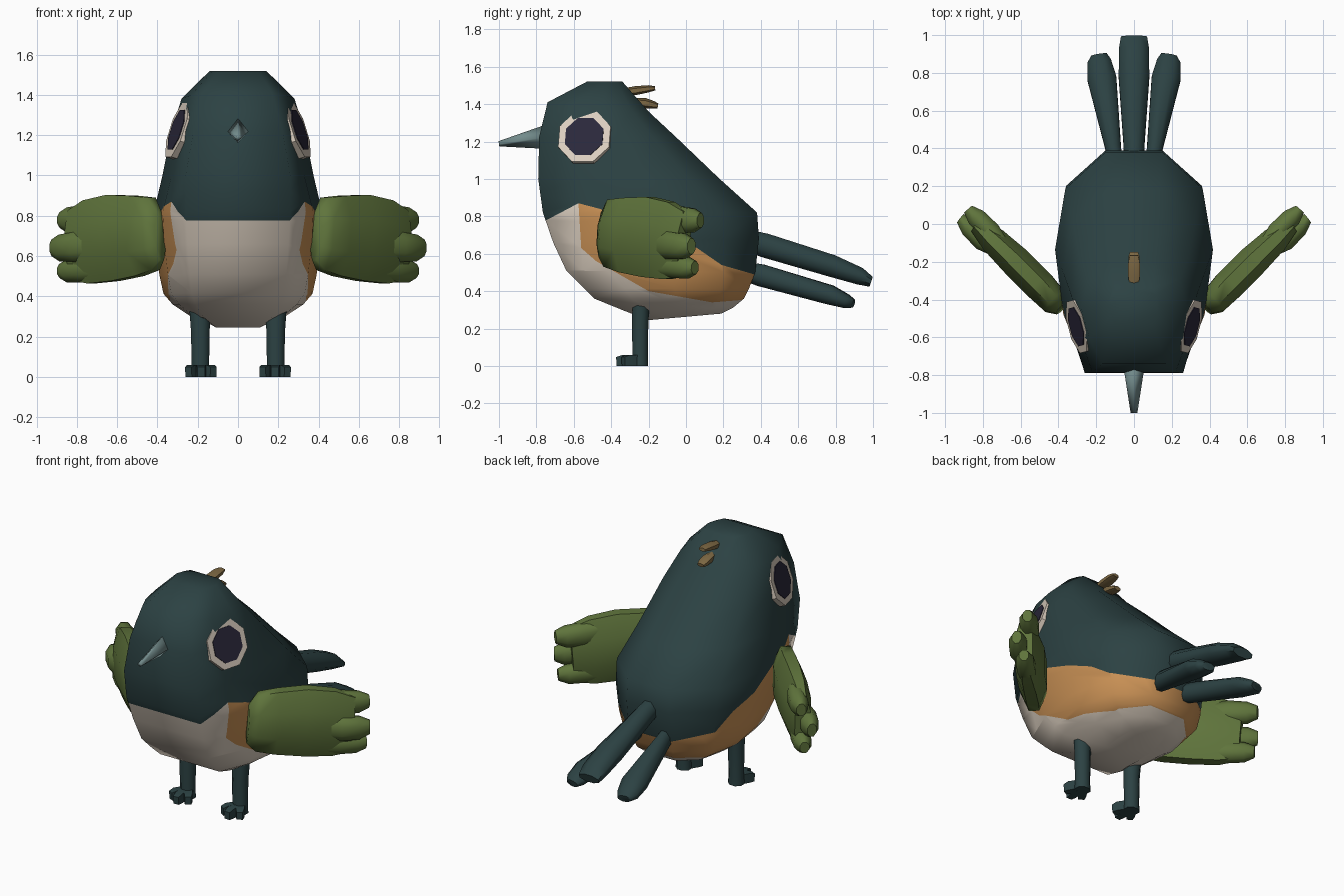
import bpy, bmesh, math
from mathutils import Vector

if "Cube" in bpy.data.objects:
    bpy.data.objects.remove(bpy.data.objects["Cube"])


def material(name, rgb):
    m = bpy.data.materials.new(name)
    m.diffuse_color = (*rgb, 1)
    m.use_nodes = True
    m.node_tree.nodes["Principled BSDF"].inputs["Base Color"].default_value = m.diffuse_color
    return m


TEAL = material("dark teal", (0.025, 0.054, 0.056))
CREAM = material("cream", (0.72, 0.63, 0.53))
ORANGE = material("orange tan", (0.58, 0.28, 0.09))
GREEN = material("olive green", (0.115, 0.175, 0.045))
NAVY = material("eye navy", (0.024, 0.021, 0.044))
GREY = material("beak grey", (0.17, 0.26, 0.26))
BROWN = material("crest brown", (0.20, 0.135, 0.055))


def finish(name, bm, mats, angle=60):
    bmesh.ops.recalc_face_normals(bm, faces=bm.faces)
    me = bpy.data.meshes.new(name)
    bm.to_mesh(me)
    bm.free()
    for m in mats:
        me.materials.append(m)
    ob = bpy.data.objects.new(name, me)
    bpy.context.collection.objects.link(ob)
    bpy.ops.object.select_all(action='DESELECT')
    ob.select_set(True)
    bpy.context.view_layer.objects.active = ob
    bpy.ops.object.shade_smooth_by_angle(angle=math.radians(angle))
    return ob


def loft(rings):
    """Skin a list of equal-length point rings and cap both ends."""
    bm = bmesh.new()
    vs = [[bm.verts.new(p) for p in r] for r in rings]
    n = len(vs[0])
    for a, b in zip(vs, vs[1:]):
        for i in range(n):
            j = (i + 1) % n
            bm.faces.new((a[i], a[j], b[j], b[i]))
    bm.faces.new(vs[0])
    bm.faces.new(vs[-1])
    return bm


def tube(name, stations, mat, n=8, hint=(0, 0, 1), phase=0.5, side=1, angle=60):
    """Elliptic sections (x, y, z, half width, half height) along a path."""
    pts = [Vector(s[:3]) for s in stations]
    d = (pts[-1] - pts[0]).normalized()
    u = d.cross(Vector(hint)).normalized()
    v = u.cross(d)
    rings = []
    for p, s in zip(pts, stations):
        ring = []
        for i in range(n):
            a = 2 * math.pi * (i + phase) / n
            q = p + u * (s[3] * math.cos(a)) + v * (s[4] * math.sin(a))
            ring.append((q.x * side, q.y, q.z))
        rings.append(ring)
    return finish(name, loft(rings), [mat], angle)


def interp(line, y):
    if y <= line[0][0]:
        return line[0][1]
    for (a, za), (b, zb) in zip(line, line[1:]):
        if y <= b:
            return za + (zb - za) * (y - a) / (b - a)
    return line[-1][1]


# Body rings: front y, front z, back y, back z, front / middle / back half widths
BODY = [
    (-0.20, 0.245, 0.19, 0.28, 0.11, 0.13, 0.08),
    (-0.33, 0.295, 0.25, 0.31, 0.17, 0.24, 0.10),
    (-0.49, 0.36, 0.31, 0.36, 0.21, 0.325, 0.13),
    (-0.545, 0.415, 0.335, 0.41, 0.23, 0.37, 0.14),
    (-0.64, 0.51, 0.37, 0.50, 0.24, 0.39, 0.15),
    (-0.71, 0.66, 0.39, 0.68, 0.25, 0.412, 0.15),
    (-0.765, 0.82, 0.38, 0.82, 0.26, 0.418, 0.15),
    (-0.79, 1.00, 0.18, 1.00, 0.26, 0.375, 0.14),
    (-0.785, 1.225, -0.055, 1.225, 0.22, 0.33, 0.13),
    (-0.74, 1.41, -0.20, 1.36, 0.17, 0.28, 0.11),
    (-0.53, 1.52, -0.34, 1.52, 0.10, 0.14, 0.10),
]
rings = []
for yf, zf, yb, zb, wf, w, wb in BODY:
    k = 0.72 if zf < 0.9 else 0.6
    half = [(wf, 0), (wf + (w - wf) * k, 0.25), (w, 0.55), (w * 0.87, 0.83), (wb, 1)]
    pts = [(x, yf + (yb - yf) * t, zf + (zb - zf) * t) for x, t in half]
    rings.append(pts + [(-x, y, z) for x, y, z in reversed(pts)])
bm = loft(rings)

# Plumage borders in side profile, cut into the body and then coloured
UPPER = [(-0.9, 0.775), (-0.755, 0.775), (-0.575, 0.87), (-0.46, 0.84),
         (0.06, 0.63), (0.19, 0.54), (0.45, 0.465)]
LOWER = [(-0.575, 0.87), (-0.56, 0.63), (-0.48, 0.56), (-0.2, 0.40),
         (0.14, 0.34), (0.45, 0.365)]
for line in (UPPER, LOWER):
    for (y0, z0), (y1, z1) in zip(line, line[1:]):
        lo, hi = min(z0, z1) - 0.01, max(z0, z1) + 0.01
        faces = [f for f in bm.faces
                 if min(v.co.y for v in f.verts) < y1 + 0.01
                 and max(v.co.y for v in f.verts) > y0 - 0.01
                 and min(v.co.z for v in f.verts) < hi
                 and max(v.co.z for v in f.verts) > lo]
        geom = set(faces)
        for f in faces:
            geom.update(f.edges)
            geom.update(f.verts)
        bmesh.ops.bisect_plane(bm, geom=list(geom), dist=1e-5,
                               plane_co=(0, y0, z0), plane_no=(0, z0 - z1, y1 - y0))
for f in bm.faces:
    c = f.calc_center_median()
    if c.z > interp(UPPER, c.y):
        f.material_index = 0
    elif c.y > -0.575 and c.z > interp(LOWER, c.y):
        f.material_index = 2
    else:
        f.material_index = 1
finish("body", bm, [TEAL, CREAM, ORANGE], 75)

# Beak
tube("beak", [(0, -0.74, 1.225, 0.058, 0.066), (0, -1.0, 1.188, 0.018, 0.014)],
     GREY, n=4, phase=0, angle=100)

# Crest feathers
tube("crest_upper", [(0, -0.36, 1.465, 0.02, 0.015), (0, -0.27, 1.472, 0.037, 0.024),
                     (0, -0.20, 1.482, 0.035, 0.019), (0, -0.165, 1.485, 0.025, 0.011)],
     BROWN, n=6)
tube("crest_lower", [(0, -0.30, 1.415, 0.02, 0.02), (0, -0.22, 1.405, 0.036, 0.028),
                     (0, -0.17, 1.395, 0.033, 0.02), (0, -0.15, 1.39, 0.025, 0.013)],
     BROWN, n=6)

# Tail: one long upper feather
tube("tail_centre", [(0, 0.30, 0.68, 0.055, 0.06), (0, 0.42, 0.645, 0.06, 0.07),
                     (0, 0.78, 0.535, 0.088, 0.064), (0, 0.93, 0.48, 0.085, 0.05),
                     (0, 0.99, 0.45, 0.075, 0.03)], TEAL)

for side, tag in ((1, "right"), (-1, "left")):
    # Lower tail feathers
    tube("tail_" + tag, [(0.085, 0.27, 0.52, 0.04, 0.05), (0.11, 0.40, 0.485, 0.045, 0.064),
                         (0.17, 0.77, 0.38, 0.083, 0.056), (0.184, 0.86, 0.345, 0.068, 0.04),
                         (0.185, 0.895, 0.333, 0.045, 0.024)], TEAL, side=side)

    # Eye ring and pupil, facing outward, slightly forward and up
    nrm = Vector((1, -0.26, 0.33)).normalized()
    centre = Vector((0.291, -0.54, 1.222))
    for part, r, out, mat in (("eye_ring", 0.152, 0.015, CREAM),
                              ("pupil", 0.112, 0.019, NAVY)):
        a, b = centre - nrm * 0.05, centre + nrm * out
        tube(f"{part}_{tag}", [(*a, r, r), (*b, r, r)], mat, side=side, angle=30)

    # Wing palm and three blunt feather tips
    tube("wing_" + tag, [(0.385, -0.45, 0.70, 0.04, 0.13), (0.42, -0.41, 0.71, 0.08, 0.195),
                         (0.50, -0.325, 0.70, 0.09, 0.216), (0.62, -0.205, 0.69, 0.09, 0.232),
                         (0.74, -0.09, 0.67, 0.078, 0.224), (0.825, -0.01, 0.652, 0.05, 0.188)],
         GREEN, side=side)
    for name, tip, z0, z1, h in (("upper", (0.86, 0.06), 0.79, 0.778, 0.076),
                                 ("middle", (0.902, 0.012), 0.65, 0.64, 0.08),
                                 ("lower", (0.862, 0.03), 0.54, 0.525, 0.068)):
        x, y = tip
        tube(f"wing_feather_{name}_{tag}",
             [(0.66, -0.17, z0, 0.04, h), (x - 0.10, y - 0.10, (z0 + z1) / 2, 0.058, h),
              (x - 0.025, y - 0.025, z1, 0.055, h * 0.9), (x + 0.018, y + 0.018, z1, 0.03, h * 0.55)],
             GREEN, side=side)

    # Leg and three splayed, flat-soled toes
    tube("leg_" + tag, [(0.187, -0.245, 0.0, 0.05, 0.045), (0.187, -0.245, 0.06, 0.047, 0.045),
                        (0.187, -0.245, 0.22, 0.05, 0.047), (0.19, -0.24, 0.36, 0.057, 0.05)],
         TEAL, hint=(0, 1, 0), side=side)
    for name, x, y in (("inner", 0.122, -0.335), ("middle", 0.183, -0.372), ("outer", 0.246, -0.335)):
        tube(f"toe_{name}_{tag}", [(0.187, -0.23, 0.029, 0.032, 0.041),
                                   ((0.187 + 3 * x) / 4, (3 * y - 0.23) / 4, 0.03, 0.034, 0.042),
                                   (x, y, 0.024, 0.026, 0.034)], TEAL, n=4, side=side)
